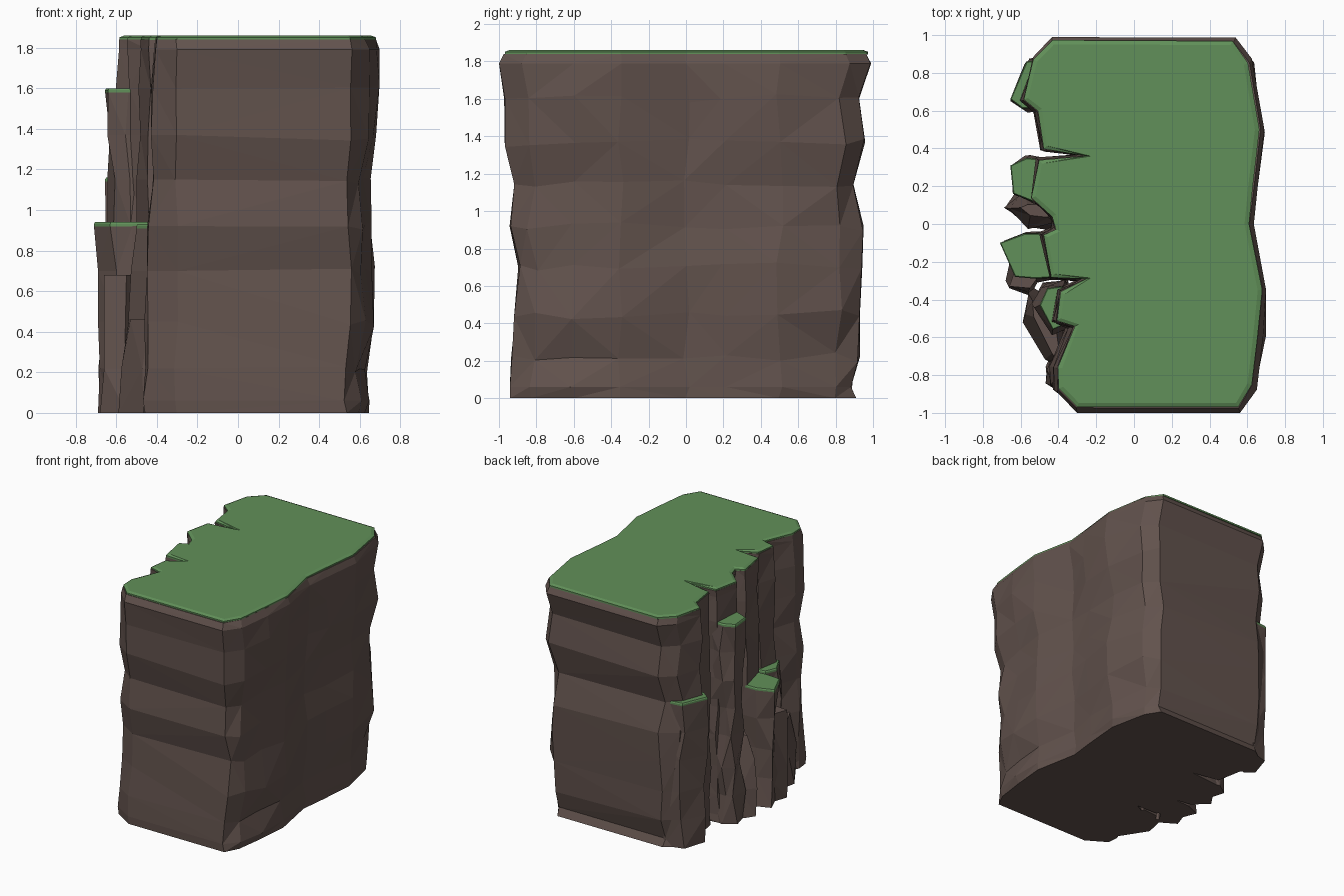
import bpy, bmesh, random
from mathutils import Vector

if "Cube" in bpy.data.objects:
    bpy.data.objects.remove(bpy.data.objects["Cube"])

random.seed(11)


def material(name, color):
    m = bpy.data.materials.new(name)
    m.diffuse_color = (*color, 1)
    m.use_nodes = True
    m.node_tree.nodes["Principled BSDF"].inputs["Base Color"].default_value = m.diffuse_color
    return m


ROCK = material("rock", (0.122, 0.085, 0.074))
GRASS = material("grass", (0.12, 0.28, 0.10))


def offset(pts, d):
    """Move each outline point outward by d (outline runs counter-clockwise)."""
    out = []
    for i, p in enumerate(pts):
        a, p, b = Vector(pts[i - 1]), Vector(p), Vector(pts[(i + 1) % len(pts)])
        e, f = (p - a).normalized(), (b - p).normalized()
        n = Vector((e.y + f.y, -e.x - f.x))
        n = n.normalized() if n.length > 1e-4 else Vector((0, 0))
        out.append(tuple(p + n * d))
    return out


def loft(name, rings, mat):
    """Skin rings of 3D points, close both ends, flat faceted."""
    bm = bmesh.new()
    vs = [[bm.verts.new(p) for p in r] for r in rings]
    n = len(vs[0])
    sides = []
    for lo, hi in zip(vs, vs[1:]):
        for i in range(n):
            j = (i + 1) % n
            sides.append(bm.faces.new((lo[i], lo[j], hi[j], hi[i])))
    bm.faces.new(vs[0][::-1])
    bm.faces.new(vs[-1])
    bmesh.ops.triangulate(bm, faces=sides, quad_method='SHORT_EDGE')
    bm.normal_update()
    me = bpy.data.meshes.new(name)
    bm.to_mesh(me)
    bm.free()
    me.materials.append(mat)
    ob = bpy.data.objects.new(name, me)
    bpy.context.collection.objects.link(ob)
    return ob


def ring(pts, z):
    return [(x, y, z) for x, y in pts]


def grass_cap(name, pts, z, thick, inset):
    loft(name, [ring(pts, z - thick), ring(pts, z - thick * 0.4),
                ring(offset(pts, -inset), z)], GRASS)


# Plateau outline, with two fissures cut into the left cliff
top = [(-.30, -.965), (.55, -.965), (.62, -.85), (.65, -.60), (.675, -.35),
       (.605, 0), (.625, .20), (.66, .50), (.60, .85), (.52, .965),
       (-.43, .97), (-.53, .87), (-.58, .66), (-.505, .60), (-.475, .40),
       (-.25, .36), (-.50, .335), (-.54, .14), (-.43, .04), (-.41, -.03),
       (-.475, -.06), (-.435, -.28), (-.25, -.29), (-.385, -.36),
       (-.405, -.51), (-.31, -.54), (-.40, -.76), (-.395, -.87)]

# Height, front y, back y, right-side shift for each rock layer
layers = [(0, -.94, .91, -.045), (.06, -.95, .89, -.03), (.22, -.94, .93, -.05),
          (.45, -.92, .93, -.015), (.70, -.90, .95, -.02), (.92, -.95, .95, -.04),
          (1.15, -.92, .90, -.04), (1.37, -.97, .96, 0), (1.60, -.98, .93, .01),
          (1.79, -1.0, .99, .01), (1.84, -.975, .965, -.01)]

# Main cliff body
rings = []
for k, (z, fy, by, rx) in enumerate(layers):
    amp = .02 if 0 < k < 9 else .006
    r = []
    for (x, y), (ox, oy) in zip(top, offset(top, .018)):
        jx, jy = random.uniform(-amp, amp), random.uniform(-amp, amp)
        jz = 0
        if x > .5:                              # right face and its corners
            x = ox + rx * (.6 if abs(y) > .9 else 1)
            y = oy
            jz = random.uniform(-1.4, 1.4) * amp
        elif x < -.2:                           # ragged left face
            drift = .02 if y > -.4 else .06
            if abs(y) > .9:
                drift = .0
            x += (ox - x) * .35 - drift * (1 - z / 1.86)
            y += (oy - y) * .35
            jx, jy = jx * .7, jy * .7
        if y < -.9:
            y, jy = fy, abs(jy) * .7
        elif y > .9:
            y, jy = by, -abs(jy) * .7
        elif abs(y) > .8:
            y *= (abs(fy) if y < 0 else by) / .975
        r.append((x + jx, y + jy, 0 if k == 0 else z + (jz if 1 < k < 9 else 0)))
    rings.append(r)
loft("cliff_body", rings, ROCK)
grass_cap("plateau_grass", offset(top, .004), 1.86, .022, .024)

# Rock pillars against the left cliff: outline, top height, foot flare, grassy?
pillars = {
    "back_pillar": ([(-.42, .62), (-.42, .88), (-.57, .86), (-.655, .66),
                     (-.59, .61)], 1.16, -.005, True),
    "tall_pillar": ([(-.42, .13), (-.42, .34), (-.57, .35), (-.655, .31),
                     (-.64, .16), (-.54, .12)], 1.60, -.02, True),
    "middle_pillar": ([(-.40, -.28), (-.40, -.05), (-.58, -.05), (-.71, -.10),
                       (-.63, -.28), (-.52, -.29)], .94, -.01, True),
    "front_pillar": ([(-.36, -.53), (-.38, -.33), (-.46, -.34), (-.50, -.43),
                      (-.43, -.56)], .93, .05, True),
    "gap_boulder": ([(-.42, .0), (-.42, .14), (-.58, .15), (-.65, .09),
                     (-.57, .0)], .62, .03, False),
    "base_boulder": ([(-.36, -.78), (-.38, -.46), (-.56, -.36), (-.58, -.50),
                      (-.47, -.72)], .46, .02, False),
}
for name, (pts, h, flare, grassy) in pillars.items():
    pts = pts[::-1]      # listed clockwise or not, make counter-clockwise below
    if sum(a[0] * b[1] - b[0] * a[1] for a, b in zip(pts, pts[1:] + pts[:1])) < 0:
        pts = pts[::-1]
    body_top = h - .02 if grassy else h
    rs = []
    for z in [l[0] for l in layers if l[0] < h - .08 and l[0] != .06]:
        t = 1 - z / h
        rs.append([(max(-.69, x + random.uniform(-.02, .03)) if x < -.45 else x,
                    y + random.uniform(-.025, .025), z)
                   for x, y in offset(pts, flare * t)])
    rs.append(ring(offset(pts, 0 if grassy else -.05), body_top))
    loft(name, rs, ROCK)
    if grassy:
        grass_cap(name + "_grass", pts, h, .022, .006)

# Loose shard at the foot of the middle pillar
loft("foot_shard", [ring([(-.68, -.30), (-.55, -.38), (-.45, -.2), (-.60, -.06)], 0),
                    ring([(-.66, -.34), (-.56, -.36), (-.45, -.2), (-.64, -.12)], .22),
                    ring([(-.66, -.33), (-.55, -.34), (-.45, -.2), (-.60, -.16)], .68)], ROCK)
